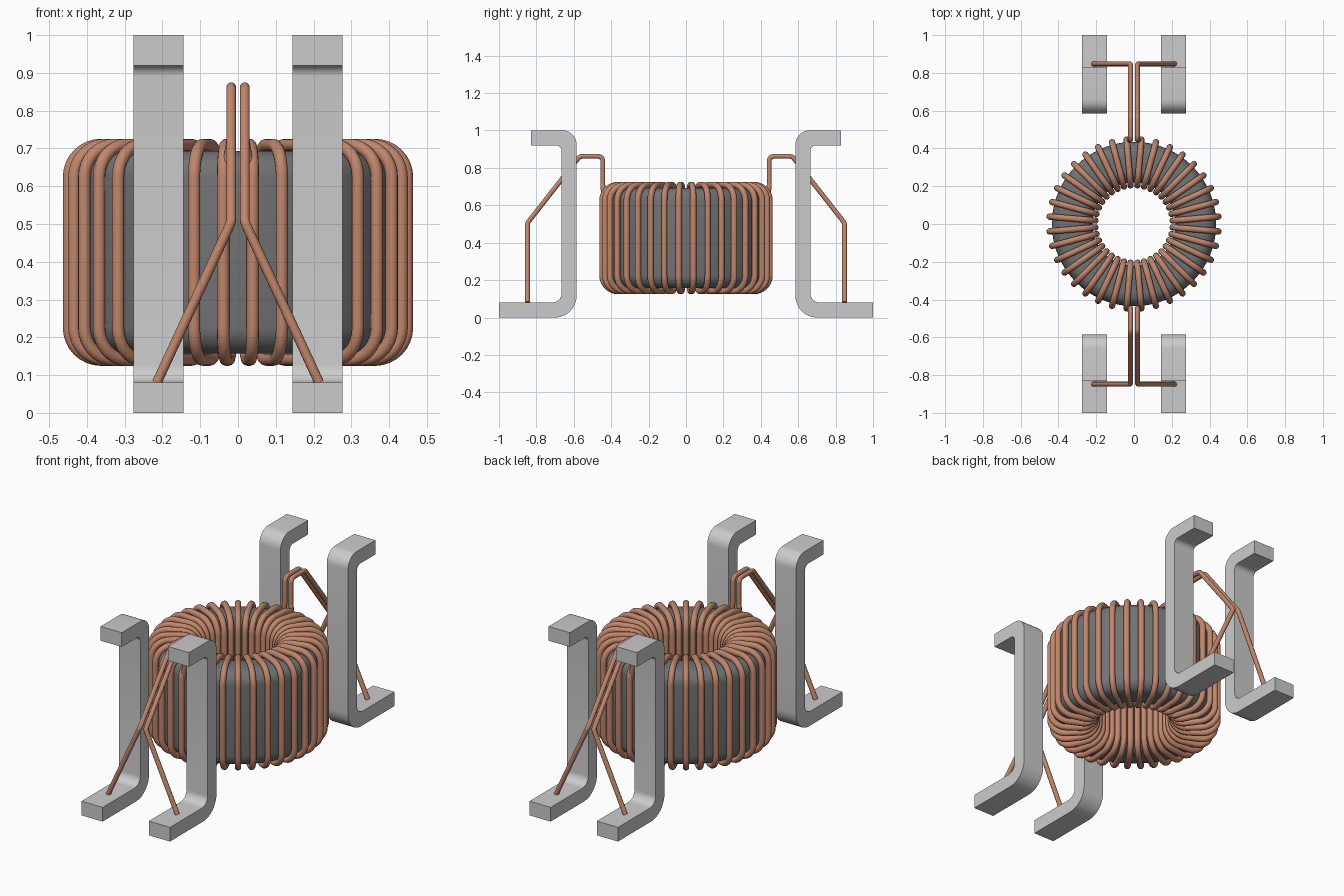
import bpy, bmesh
from math import sin, cos, pi, radians
from mathutils import Vector, Matrix

if "Cube" in bpy.data.objects:
    bpy.data.objects.remove(bpy.data.objects["Cube"])

WIRE, LEAD = 0.0165, 0.013
copper = bpy.data.materials.new("copper")
copper.diffuse_color = (0.53, 0.24, 0.15, 1)
copper.use_nodes = True
copper.node_tree.nodes["Principled BSDF"].inputs["Base Color"].default_value = copper.diffuse_color
iron = bpy.data.materials.new("core_grey")
iron.diffuse_color = (0.17, 0.17, 0.17, 1)
iron.use_nodes = True
iron.node_tree.nodes["Principled BSDF"].inputs["Base Color"].default_value = iron.diffuse_color


def fillet(pts, radii, closed=True, steps=6):
    """Round each corner of a 3D path with its own radius."""
    pts, out = [Vector(p) for p in pts], []
    for i, p in enumerate(pts):
        r = radii[i]
        if r == 0 or (not closed and i in (0, len(pts) - 1)):
            out.append(p)
            continue
        a = (pts[i - 1] - p).normalized()
        b = (pts[(i + 1) % len(pts)] - p).normalized()
        half = a.angle(b) / 2
        c = p + (a + b).normalized() * (r / sin(half))
        t = r * cos(half) / sin(half)
        u, v = p + a * t - c, p + b * t - c
        phi = u.angle(v)
        for k in range(steps + 1):
            f = k / steps
            out.append(c + (u * sin((1 - f) * phi) + v * sin(f * phi)) / sin(phi))
    return out


def ring_profile(r_in, r_out, z0, z1, rad, steps):
    """Rounded rectangle in the xz plane."""
    return fillet([(r_in, 0, z0), (r_out, 0, z0), (r_out, 0, z1), (r_in, 0, z1)],
                  [rad] * 4, steps=steps)


def tubes(name, paths, radius, cyclic):
    cu = bpy.data.curves.new(name, 'CURVE')
    cu.dimensions = '3D'
    cu.bevel_depth = radius
    cu.bevel_resolution = 4
    cu.use_fill_caps = True
    for path in paths:
        s = cu.splines.new('POLY')
        s.points.add(len(path) - 1)
        for q, p in zip(s.points, path):
            q.co = (*p, 1)
        s.use_cyclic_u = cyclic
    ob = bpy.data.objects.new(name, cu)
    bpy.context.collection.objects.link(ob)
    select(ob)
    bpy.ops.object.convert(target='MESH')
    ob = bpy.context.object
    ob.name = name
    ob.data.materials.clear()
    ob.data.materials.append(copper)
    bpy.ops.object.shade_smooth_by_angle(angle=radians(50))


def select(ob):
    bpy.ops.object.select_all(action='DESELECT')
    bpy.context.view_layer.objects.active = ob
    ob.select_set(True)


def finish(name, bm, mat=None):
    bmesh.ops.recalc_face_normals(bm, faces=bm.faces)
    me = bpy.data.meshes.new(name)
    bm.to_mesh(me)
    bm.free()
    ob = bpy.data.objects.new(name, me)
    bpy.context.collection.objects.link(ob)
    if mat:
        me.materials.append(mat)
    select(ob)
    bpy.ops.object.shade_smooth_by_angle(angle=radians(30))


# Toroidal core: rounded section swept around z
bm = bmesh.new()
vs = [bm.verts.new(p) for p in ring_profile(0.22, 0.435, 0.157, 0.693, 0.07, 6)]
edges = [bm.edges.new((vs[i - 1], vs[i])) for i in range(len(vs))]
bmesh.ops.spin(bm, geom=vs + edges, cent=(0, 0, 0), axis=(0, 0, 1),
               angle=2 * pi, steps=96, use_merge=True)
bmesh.ops.remove_doubles(bm, verts=bm.verts, dist=1e-5)
finish("toroid_core", bm, iron)

# Wire turns: 36 loops around the core
turn = ring_profile(0.205, 0.449, 0.141, 0.709, 0.085, 8)
tubes("winding", [[Matrix.Rotation(radians(5 + 10 * k), 3, 'Z') @ p for p in turn]
                  for k in range(36)], WIRE, True)

# Wire leads running from the winding to each foot
lead = [(0.035, 0.44, 0.62), (0.018, 0.445, 0.72), (0.018, 0.445, 0.862),
        (0.018, 0.568, 0.862), (0.018, 0.848, 0.505), (0.215, 0.848, 0.08)]
lead = fillet(lead, [0, 0.03, 0.025, 0.03, 0.03, 0], closed=False)
for side, sy in (("front", -1), ("back", 1)):
    for hand, sx in (("left", -1), ("right", 1)):
        tubes(f"{side}_{hand}_lead", [[Vector((p.x * sx, p.y * sy, p.z)) for p in lead]],
              LEAD, False)

# Bent metal terminals: S-shaped strip profile extruded in x
strip = fillet([(0, 1.0, 0), (0, 1.0, 0.08), (0, 0.665, 0.08), (0, 0.665, 0.92),
                (0, 0.83, 0.92), (0, 0.83, 1.0), (0, 0.585, 1.0), (0, 0.585, 0)],
               [0, 0, 0.05, 0.03, 0, 0, 0.075, 0.115], steps=8)
for side, sy in (("front", -1), ("back", 1)):
    for hand, sx in (("left", -1), ("right", 1)):
        bm = bmesh.new()
        face = bm.faces.new([bm.verts.new((sx * 0.21 - 0.066, p.y * sy, p.z)) for p in strip])
        ext = bmesh.ops.extrude_face_region(bm, geom=[face])["geom"]
        bmesh.ops.translate(bm, vec=(0.132, 0, 0),
                            verts=[g for g in ext if isinstance(g, bmesh.types.BMVert)])
        finish(f"{side}_{hand}_terminal", bm)
